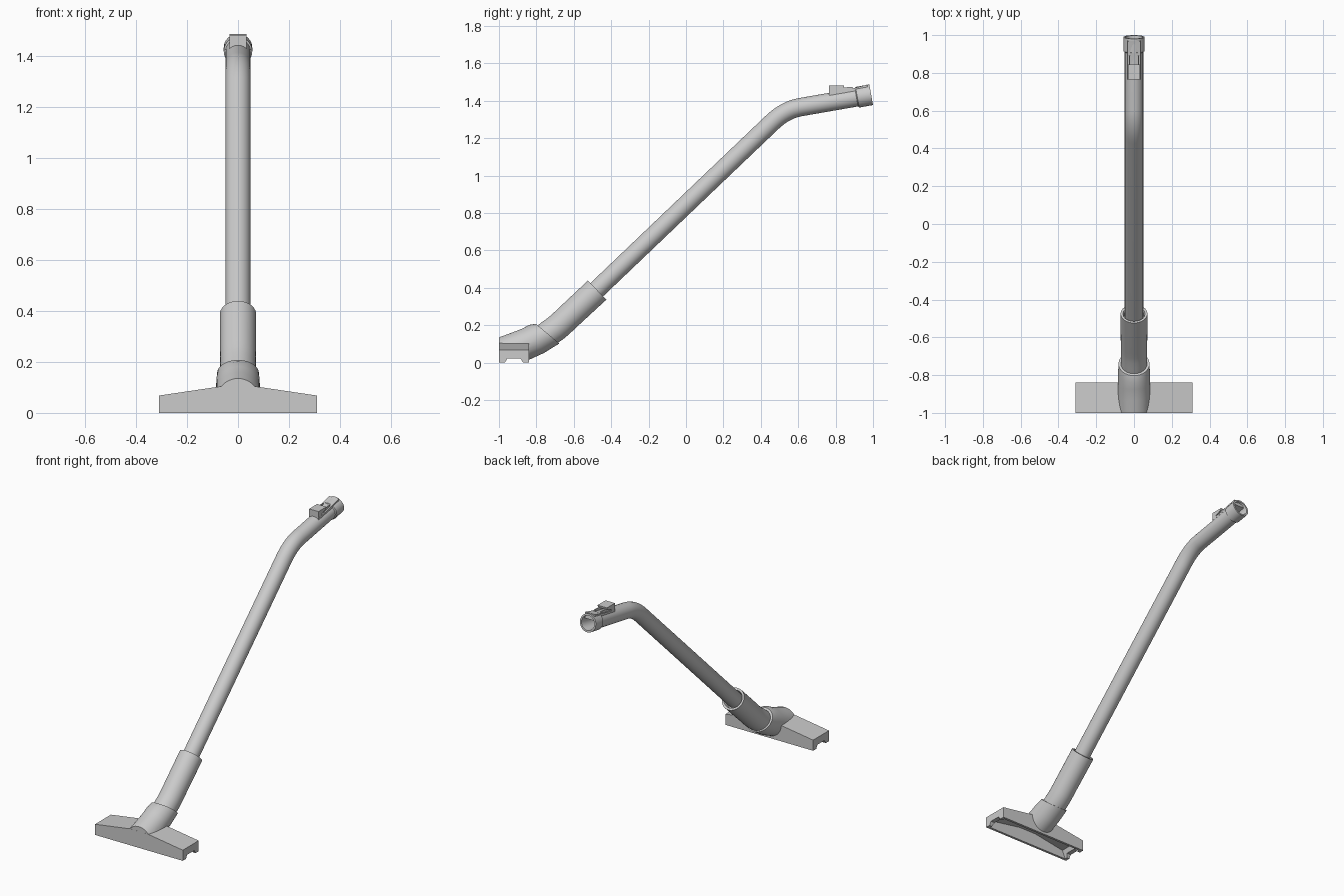
import bpy, bmesh
from math import sin, cos, pi, radians, degrees, atan2

if "Cube" in bpy.data.objects:
    bpy.data.objects.remove(bpy.data.objects["Cube"])


def finish(name, bm):
    bmesh.ops.recalc_face_normals(bm, faces=bm.faces)
    me = bpy.data.meshes.new(name)
    bm.to_mesh(me)
    bm.free()
    ob = bpy.data.objects.new(name, me)
    bpy.context.collection.objects.link(ob)
    return ob


def tube(name, rings, seg=40, floor=None):
    """Skin through circles (y, z, radius, tilt in degrees) lying along the x = 0 plane."""
    bm = bmesh.new()
    loops = []
    for y, z, r, a in rings:
        a = radians(a)
        loop = []
        for i in range(seg):
            t = 2 * pi * i / seg
            h = r * sin(t)
            zz = z + h * cos(a)
            if floor is not None:
                zz = max(zz, floor)
            loop.append(bm.verts.new((r * cos(t), y - h * sin(a), zz)))
        loops.append(loop)
    for p, q in zip(loops, loops[1:]):
        for i in range(seg):
            j = (i + 1) % seg
            bm.faces.new((p[i], p[j], q[j], q[i]))
    bm.faces.new(loops[0])
    bm.faces.new(loops[-1])
    return finish(name, bm)


def prism(name, pts, lo, hi, axis):
    """Extrude a profile: (x, z) along y, or (y, z) along x."""
    bm = bmesh.new()
    place = (lambda p, d: (p[0], d, p[1])) if axis == 'y' else (lambda p, d: (d, p[0], p[1]))
    a = [bm.verts.new(place(p, lo)) for p in pts]
    b = [bm.verts.new(place(p, hi)) for p in pts]
    n = len(pts)
    for i in range(n):
        j = (i + 1) % n
        bm.faces.new((a[i], a[j], b[j], b[i]))
    bm.faces.new(a)
    bm.faces.new(b)
    return finish(name, bm)


def boolean(ob, other, op):
    m = ob.modifiers.new("bool", 'BOOLEAN')
    m.operation, m.object, m.solver = op, other, 'EXACT'
    bpy.context.view_layer.objects.active = ob
    bpy.ops.object.modifier_apply(modifier=m.name)
    bpy.data.objects.remove(other)


def mirrored(pts):
    return pts + [(-x, z) for x, z in reversed(pts)]


# floor head joined with the neck socket, hollow underneath
head = prism("floor_head", mirrored([(.31, 0), (.31, .068), (.06, .105)]), -1, -.84, 'y')
neck = tube("neck", [(-.74, .155, .082, 50), (-.80, .126, .085, 28), (-.86, .097, .086, 10),
                     (-.93, .073, .086, 3), (-.9995, .05, .085, 0)], floor=.003)
boolean(head, neck, 'UNION')
cavity = prism("cavity", mirrored([(.295, -.01), (.27, .05), (.06, .085)]), -.985, -.855, 'y')
boolean(head, cavity, 'DIFFERENCE')
bore = tube("bore", [(-.79, .125, .058, 30), (-.87, .085, .062, 10), (-.95, .04, .06, 0)])
boolean(head, bore, 'DIFFERENCE')
notch = prism("notch", [(-.975, -.01), (-.955, .022), (-.885, .022), (-.865, -.01)], -.4, .4, 'x')
boolean(head, notch, 'DIFFERENCE')

# swivel sleeve between neck and wand
sleeve = tube("swivel_sleeve", [(-.752, .143, .07, 45), (-.725, .163, .07, 38), (-.695, .184, .07, 38),
                                (-.665, .21, .07, 42), (-.64, .234, .07, 43.7),
                                (-.475, .3875, .071, 43.7), (-.475, .3875, .058, 43.7),
                                (-.49, .373, .052, 43.7)])

# wand with a rounded bend, ending in a hollow collar
SLOPE, GRIP = 43.7, 10.2
p0, p1, p2 = (.46, 1.284), (.53, 1.351), (.61, 1.3655)
rings = [(-.55, .32, .049, SLOPE)]
for i in range(9):
    t = i / 8
    y, z = ((1 - t) ** 2 * p0[k] + 2 * t * (1 - t) * p1[k] + t * t * p2[k] for k in (0, 1))
    dy, dz = ((1 - t) * (p1[k] - p0[k]) + t * (p2[k] - p1[k]) for k in (0, 1))
    rings.append((y, z, .049, degrees(atan2(dz, dy))))
for s, r in [(-.08, .049), (-.075, .056), (0, .056), (0, .045), (-.03, .041), (-.16, .034)]:
    rings.append((.99 + s * cos(radians(GRIP)), 1.432 + s * sin(radians(GRIP)), r, GRIP))
wand = tube("wand_and_grip", rings)

# suction slider on top of the grip: base, raised thumb tab and two side rails
base = prism("slider_base", [(.77, 1.40), (.765, 1.442), (.85, 1.455), (.968, 1.486), (.975, 1.45)],
             -.034, .034, 'x')
tab = prism("slider_tab", [(.765, 1.43), (.765, 1.482), (.845, 1.482), (.842, 1.468), (.80, 1.455), (.80, 1.43)],
            -.033, .033, 'x')
rails = [prism("slider_rail", [(.79, 1.44), (.80, 1.468), (.89, 1.474), (.90, 1.45)],
               min(s * .020, s * .026), max(s * .020, s * .026), 'x') for s in (-1, 1)]

bpy.ops.object.select_all(action='DESELECT')
for ob in [head, sleeve, wand, base, tab] + rails:
    ob.select_set(True)
bpy.context.view_layer.objects.active = wand
bpy.ops.object.shade_smooth_by_angle(angle=radians(32))
